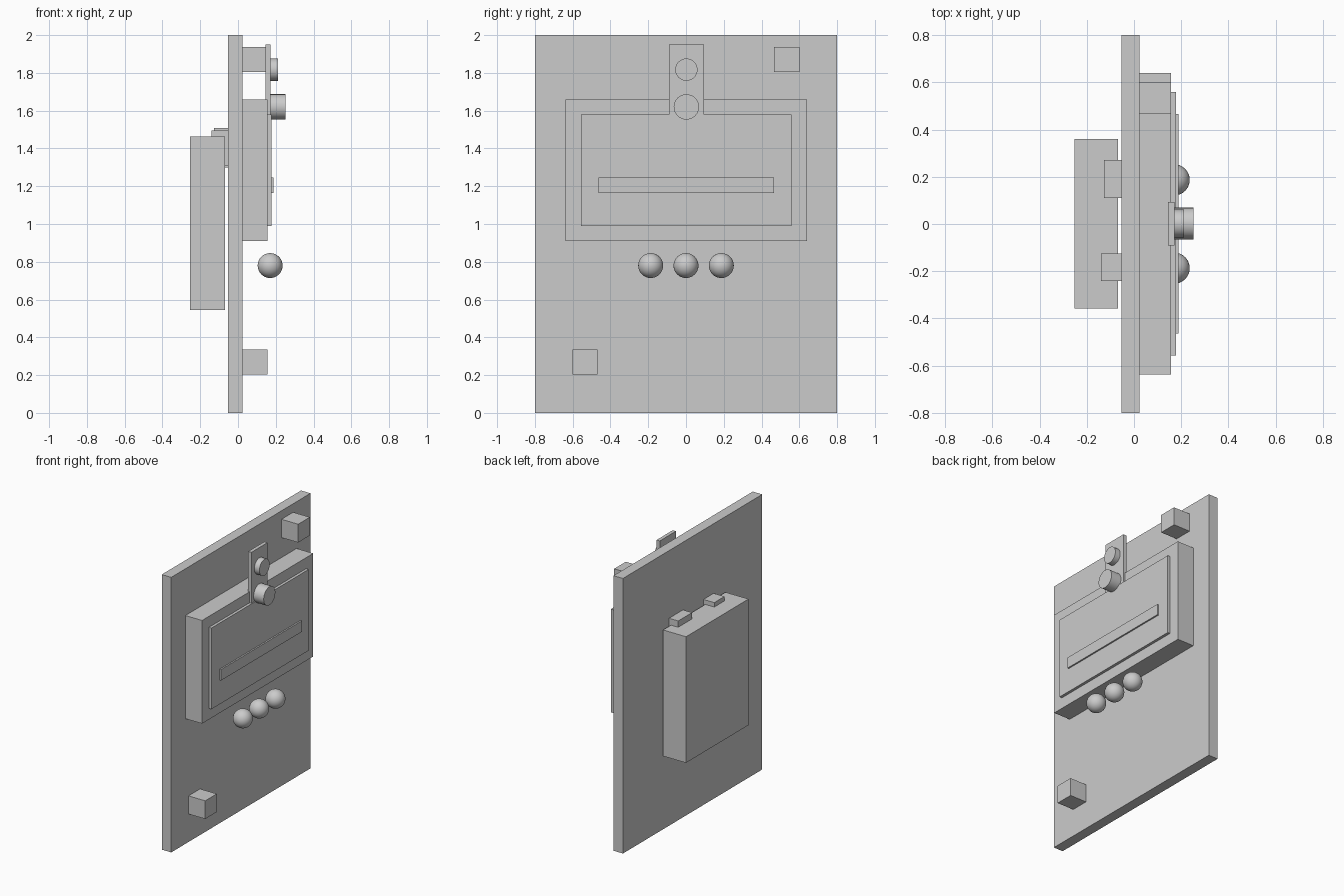
import bpy
from math import pi, radians
from mathutils import Vector

cube = bpy.data.objects.get("Cube")
if cube:
    bpy.data.objects.remove(cube, do_unlink=True)

# Single plain grey for the whole model
grey = bpy.data.materials.new("plain_grey")
grey.use_nodes = True
grey.diffuse_color = (0.6, 0.6, 0.6, 1)
grey.node_tree.nodes["Principled BSDF"].inputs["Base Color"].default_value = (0.6, 0.6, 0.6, 1)


def finish(name, smooth=False):
    obj = bpy.context.object
    obj.name = name
    obj.data.materials.append(grey)
    if smooth:
        bpy.ops.object.shade_smooth_by_angle(angle=radians(40))
    return obj


def box(name, x, y, z):
    """Box given by its (low, high) range on each axis."""
    low, high = Vector((x[0], y[0], z[0])), Vector((x[1], y[1], z[1]))
    bpy.ops.mesh.primitive_cube_add(size=1, location=(low + high) / 2)
    obj = finish(name)
    obj.scale = high - low
    bpy.ops.object.transform_apply(location=False, rotation=False, scale=True)


def knob(name, x, z, radius):
    """Round knob pointing along +x."""
    bpy.ops.mesh.primitive_cylinder_add(vertices=32, radius=radius, depth=x[1] - x[0],
                                        location=((x[0] + x[1]) / 2, 0.002, z),
                                        rotation=(0, pi / 2, 0))
    finish(name, True)


# Upright panel
box("panel", (-0.053, 0.023), (-0.8, 0.8), (0, 2))

# Housing with its raised cover and label strip
box("housing", (0.023, 0.157), (-0.637, 0.64), (0.91, 1.66))
box("cover_plate", (0.15, 0.177), (-0.557, 0.559), (0.99, 1.58))
box("label_strip", (0.17, 0.188), (-0.463, 0.465), (1.165, 1.245))

# Upright tab with two knobs
box("tab", (0.145, 0.171), (-0.091, 0.094), (1.54, 1.95))
knob("lower_knob", (0.16, 0.252), 1.62, 0.067)
knob("upper_knob", (0.16, 0.212), 1.817, 0.059)

# Row of ball buttons
for i in (-1, 0, 1):
    bpy.ops.mesh.primitive_uv_sphere_add(segments=32, ring_count=16, radius=0.066,
                                         location=(0.17, i * 0.187, 0.78))
    finish(f"ball_button_{i + 2}", True)

# Corner blocks
box("upper_corner_block", (0.023, 0.157), (0.467, 0.601), (1.805, 1.938))
box("lower_corner_block", (0.023, 0.157), (-0.601, -0.468), (0.203, 0.335))

# Rear box hung on two hooks
box("rear_box", (-0.253, -0.068), (-0.357, 0.361), (0.545, 1.462))
box("left_hook", (-0.126, -0.05), (0.11, 0.27), (1.298, 1.508))
box("right_hook", (-0.14, -0.05), (-0.242, -0.125), (1.31, 1.494))
